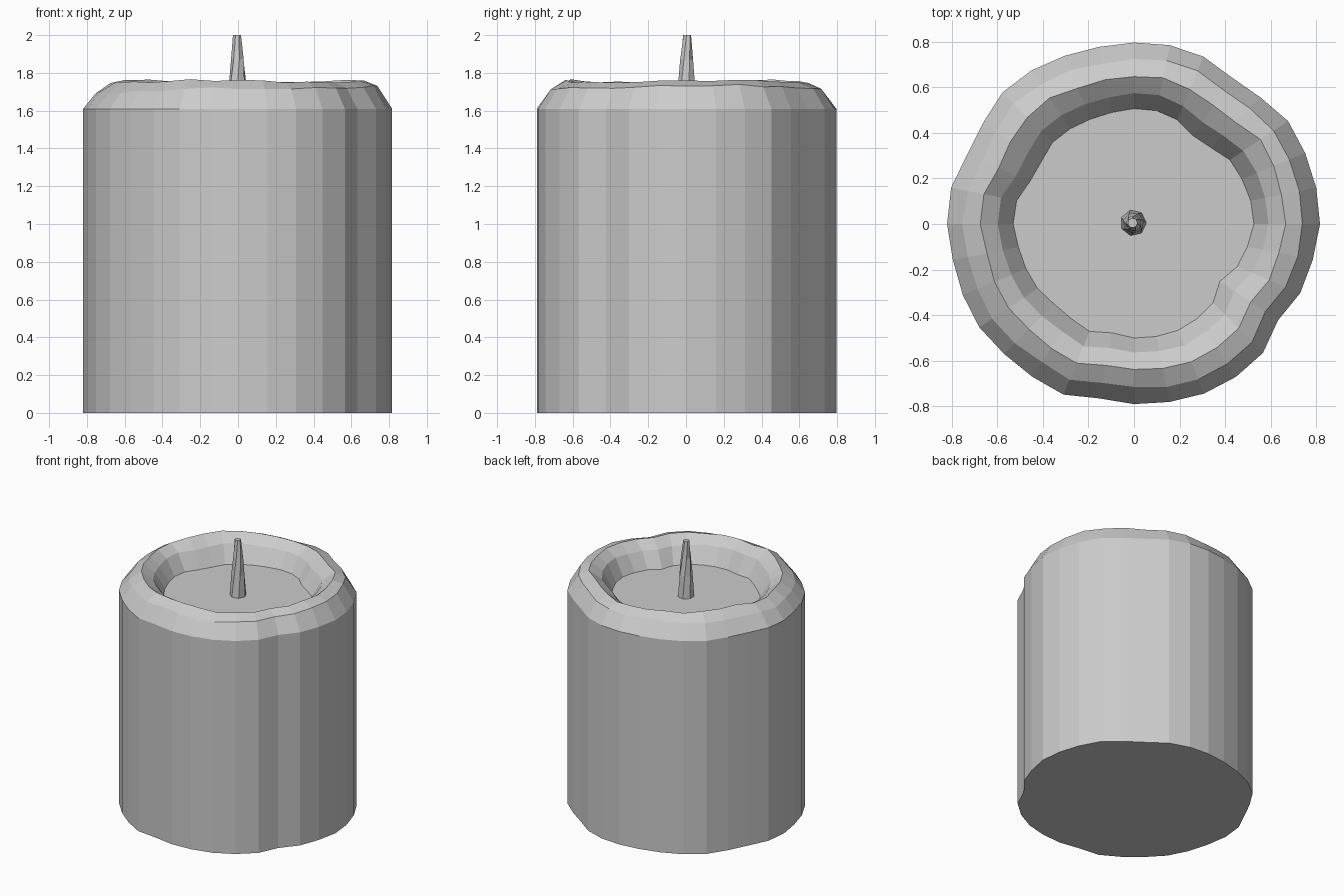
import bpy, bmesh, random
from math import sin, cos, tau, radians

if "Cube" in bpy.data.objects:
    bpy.data.objects.remove(bpy.data.objects["Cube"])

random.seed(4)

# Uneven outer radius, one value per side, counter-clockwise from +x
RADII = [.816, .815, .813, .813, .785, .773, .795, .80, .796, .792, .798,
         .81, .816, .797, .793, .818, .82, .81, .813, .816, .806, .805,
         .81, .78, .79, .796, .805, .806, .80, .76, .79, .80]
N = len(RADII)


def loft(name, rings):
    """Bridge rings of points into a closed, flat-shaded solid."""
    bm = bmesh.new()
    loops = [[bm.verts.new(p) for p in ring] for ring in rings]
    for low, high in zip(loops, loops[1:]):
        n = len(low)
        for i in range(n):
            j = (i + 1) % n
            bm.faces.new((low[i], low[j], high[j], high[i]))
    bm.faces.new(loops[0][::-1])
    bm.faces.new(loops[-1])
    bmesh.ops.recalc_face_normals(bm, faces=bm.faces)
    mesh = bpy.data.meshes.new(name)
    bm.to_mesh(mesh)
    bm.free()
    obj = bpy.data.objects.new(name, mesh)
    bpy.context.collection.objects.link(obj)
    return obj


def wax_ring(inset, z, tilt=0, wave=0, jitter=0, pinch=0):
    """Outline shrunk inwards, with melted unevenness in height and radius."""
    ring = []
    for i, radius in enumerate(RADII):
        a = tau * i / N
        r = radius - inset - pinch * sin(2 * a) ** 2
        r += random.uniform(-jitter, jitter)
        h = z + tilt * cos(a) + wave * sin(3 * a + 0.6)
        h += random.uniform(-jitter, jitter)
        ring.append((r * cos(a), r * sin(a), h))
    return ring


# Wax body: straight wall, melted rim and sunken pool
loft("wax_body", [
    wax_ring(0, 0),
    wax_ring(0, 1.61),
    wax_ring(.072, 1.715, tilt=.015, wave=.006, jitter=.006),
    wax_ring(.15, 1.755, wave=.008, jitter=.006),
    wax_ring(.225, 1.70, wave=.006, jitter=.004, pinch=.012),
    wax_ring(.29, 1.58, pinch=.02),
])

# Wick: slightly twisted, tapering stub: (z, radius, x, y, twist)
WICK = [(1.575, .058, -.003, .005, 0), (1.74, .047, -.002, .005, 12),
        (1.87, .035, -.002, .003, 28), (2.0, .022, -.006, .005, 45)]
loft("wick", [
    [(x + r * cos(tau * i / 7 + radians(t)),
      y + r * sin(tau * i / 7 + radians(t)), z) for i in range(7)]
    for z, r, x, y, t in WICK
])
